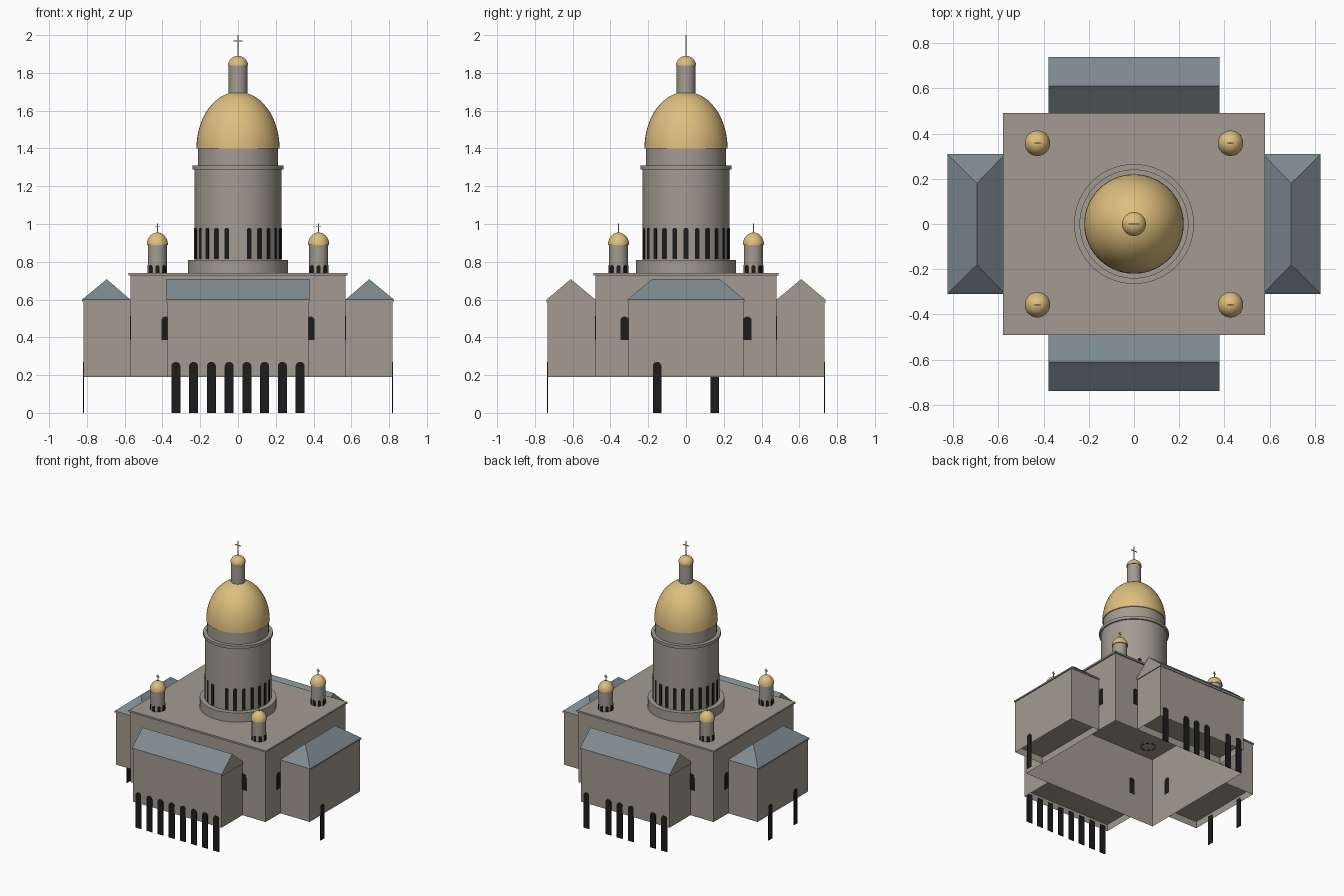
import bpy, bmesh, math
from mathutils import Matrix, Vector

if "Cube" in bpy.data.objects:
    bpy.data.objects.remove(bpy.data.objects["Cube"])


def material(name, rgb):
    m = bpy.data.materials.new(name)
    m.use_nodes = True
    m.diffuse_color = (*rgb, 1)
    m.node_tree.nodes["Principled BSDF"].inputs["Base Color"].default_value = (*rgb, 1)
    return m


STONE = material("warm grey stone", (0.36, 0.33, 0.285))
GOLD = material("gold", (0.73, 0.52, 0.21))
ROOF = material("blue grey roof", (0.21, 0.255, 0.28))
DARK = material("dark opening", (0.012, 0.012, 0.012))


def finish(name, bm, mats, smooth=False):
    bmesh.ops.recalc_face_normals(bm, faces=bm.faces)
    me = bpy.data.meshes.new(name)
    bm.to_mesh(me)
    bm.free()
    ob = bpy.data.objects.new(name, me)
    bpy.context.collection.objects.link(ob)
    for m in mats:
        me.materials.append(m)
    if smooth:
        bpy.ops.object.select_all(action="DESELECT")
        ob.select_set(True)
        bpy.context.view_layer.objects.active = ob
        bpy.ops.object.shade_smooth_by_angle(angle=math.radians(35))
    return ob


def add_box(bm, lo, hi):
    lo, hi = Vector(lo), Vector(hi)
    mat = Matrix.Translation((lo + hi) / 2) @ Matrix.Diagonal((*(hi - lo), 1))
    bmesh.ops.create_cube(bm, size=1, matrix=mat)


def hollow_box(name, lo, hi, recess):
    """Block whose underside is pushed up to leave thin walls."""
    bm = bmesh.new()
    add_box(bm, lo, hi)
    bottom = min(bm.faces, key=lambda f: f.calc_center_median().z)
    bmesh.ops.inset_region(bm, faces=[bottom], thickness=0.004)
    bmesh.ops.translate(bm, verts=bottom.verts, vec=(0, 0, recess))
    return finish(name, bm, [STONE])


def lathe(name, profile, mat, x=0, y=0, segs=48):
    bm = bmesh.new()
    vs = [bm.verts.new((r, 0, z)) for r, z in profile]
    es = [bm.edges.new(p) for p in zip(vs, vs[1:])]
    bmesh.ops.spin(bm, geom=vs + es, axis=(0, 0, 1), cent=(0, 0, 0),
                   angle=math.tau, steps=segs)
    bmesh.ops.remove_doubles(bm, verts=bm.verts, dist=1e-5)
    bmesh.ops.translate(bm, verts=bm.verts, vec=(x, y, 0))
    return finish(name, bm, [mat], True)


def dome(name, r, z, h, x=0, y=0, steps=14):
    arc = [(r * math.cos(a), z + h * math.sin(a))
           for a in (i * math.pi / 2 / steps for i in range(steps + 1))]
    return lathe(name, [(0, z)] + arc, GOLD, x, y)


def cross(name, x, y, z0, z1, arm):
    bm = bmesh.new()
    t, za = 0.0025, z1 - (z1 - z0) * 0.28
    add_box(bm, (x - t, y - t, z0), (x + t, y + t, z1))
    add_box(bm, (x - arm, y - t, za - t), (x + arm, y + t, za + t))
    return finish(name, bm, [GOLD])


def add_arch(bm, angle, dist, along, z0, z1, w, depth=0.005):
    """Round-topped plate facing outward at an angle (0 = front)."""
    r = w / 2
    pts = [(-r, z0), (r, z0)]
    pts += [(r * math.cos(a), z1 - r + r * math.sin(a))
            for a in (i * math.pi / 8 for i in range(9))]
    face = bm.faces.new([bm.verts.new((along + px, -dist, pz)) for px, pz in pts])
    ext = bmesh.ops.extrude_face_region(bm, geom=[face])["geom"]
    new = [v for v in ext if isinstance(v, bmesh.types.BMVert)]
    bmesh.ops.translate(bm, verts=new, vec=(0, depth, 0))
    bmesh.ops.rotate(bm, verts=list(face.verts) + new, cent=(0, 0, 0),
                     matrix=Matrix.Rotation(angle, 3, "Z"))
    return list(face.verts) + new


FRONT, LEFT, BACK, RIGHT = (i * math.pi / 2 for i in range(4))

# Main block and flat roof slab
hollow_box("main_block", (-0.57, -0.48, 0.19), (0.57, 0.48, 0.73), 0.53)
bm = bmesh.new()
add_box(bm, (-0.58, -0.49, 0.727), (0.58, 0.49, 0.74))
finish("main_cornice", bm, [STONE])

# Four wings with their roofs
for s, side in ((-1, "front"), (1, "back")):
    ys = sorted((s * 0.48, s * 0.732))
    hollow_box(side + "_wing", (-0.373, ys[0], 0.19), (0.373, ys[1], 0.6), 0.05)
    bm = bmesh.new()
    ends = [[bm.verts.new((x, s * y, z)) for y, z in
             ((0.48, 0.585), (0.48, 0.6), (0.61, 0.708), (0.738, 0.6), (0.738, 0.585))]
            for x in (-0.379, 0.379)]
    for e in ends:
        bm.faces.new(e)
    for i in range(5):
        j = (i + 1) % 5
        bm.faces.new((ends[0][i], ends[0][j], ends[1][j], ends[1][i]))
    bm.normal_update()
    for f in bm.faces:                      # slopes are roof, gables stone
        f.material_index = int(0.1 < abs(f.normal.z) < 0.99)
    finish(side + "_gable_roof", bm, [STONE, ROOF])

for s, side in ((1, "left"), (-1, "right")):
    xs = sorted((s * 0.57, s * 0.818))
    hollow_box(side + "_wing", (xs[0], -0.304, 0.19), (xs[1], 0.304, 0.6), 0.05)
    bm = bmesh.new()
    add_box(bm, (min(s * 0.57, s * 0.825), -0.309, 0.59),
            (max(s * 0.57, s * 0.825), 0.309, 0.6))
    base = max(bm.faces, key=lambda f: f.calc_center_median().z)
    a, b, c, d = [v for v in sorted(base.verts, key=lambda v: (v.co.y, v.co.x))]
    bm.faces.remove(base)
    r0, r1 = (bm.verts.new((s * 0.695, y, 0.708)) for y in (-0.18, 0.18))
    for f in ((a, b, r0), (d, c, r1), (a, r0, r1, c), (b, d, r1, r0)):
        bm.faces.new(f)
    bm.normal_update()
    for f in bm.faces:
        f.material_index = int(0.1 < abs(f.normal.z) < 0.99)
    finish(side + "_hip_roof", bm, [STONE, ROOF])

# Tall arched openings of the wings
bm = bmesh.new()
for i in range(8):
    x = -0.329 + i * 0.094
    add_arch(bm, FRONT, 0.735, x, 0, 0.27, 0.048)
    if i not in (1, 5):
        add_arch(bm, BACK, 0.735, x, 0, 0.27, 0.048)
add_arch(bm, LEFT, 0.821, -0.153, 0, 0.27, 0.045)
for y in (-0.153, 0.153):
    add_arch(bm, RIGHT, 0.821, y, 0, 0.27, 0.045)
finish("wing_openings", bm, [DARK])

# Windows of the main block beside the wings
bm = bmesh.new()
for s in (-1, 1):
    for ang, dist, along in ((FRONT, 0.483, 0.383), (BACK, 0.483, 0.383),
                             (LEFT, 0.573, 0.325), (RIGHT, 0.573, 0.325)):
        add_arch(bm, ang, dist, s * along, 0.385, 0.51, 0.046)
finish("block_windows", bm, [DARK])

# Central drum, dome and lantern
lathe("drum", [(0, 0.735), (0.265, 0.735), (0.265, 0.81), (0.23, 0.81), (0.23, 1.288),
               (0.241, 1.288), (0.241, 1.31), (0.213, 1.31), (0.213, 1.41), (0, 1.41)],
      STONE, segs=64)
dome("main_dome", 0.22, 1.4, 0.3)
lathe("lantern", [(0, 1.68), (0.049, 1.68), (0.049, 1.842), (0, 1.842)], STONE)
dome("lantern_dome", 0.053, 1.84, 0.05)
cross("main_cross", 0, 0, 1.885, 2.0, 0.025)
bm = bmesh.new()
for i in range(1, 24):
    add_arch(bm, i * math.tau / 24, 0.232, 0, 0.815, 0.98, 0.026)
finish("drum_windows", bm, [DARK])

# Corner turrets
for sx, lr in ((1, "left"), (-1, "right")):
    for sy, fb in ((-1, "front"), (1, "back")):
        x, y, tag = sx * 0.427, sy * 0.357, fb + "_" + lr
        lathe(tag + "_turret", [(0, 0.735), (0.05, 0.735), (0.05, 0.892), (0, 0.892)],
              STONE, x, y, 32)
        dome(tag + "_turret_dome", 0.056, 0.89, 0.065, x, y, 10)
        cross(tag + "_turret_cross", x, y, 0.95, 1.003, 0.013)
        bm = bmesh.new()
        for i in range(8):
            add_arch(bm, i * math.tau / 8, 0.052, 0, 0.715, 0.782, 0.022)
        bmesh.ops.translate(bm, verts=bm.verts, vec=(x, y, 0))
        finish(tag + "_turret_windows", bm, [DARK])
